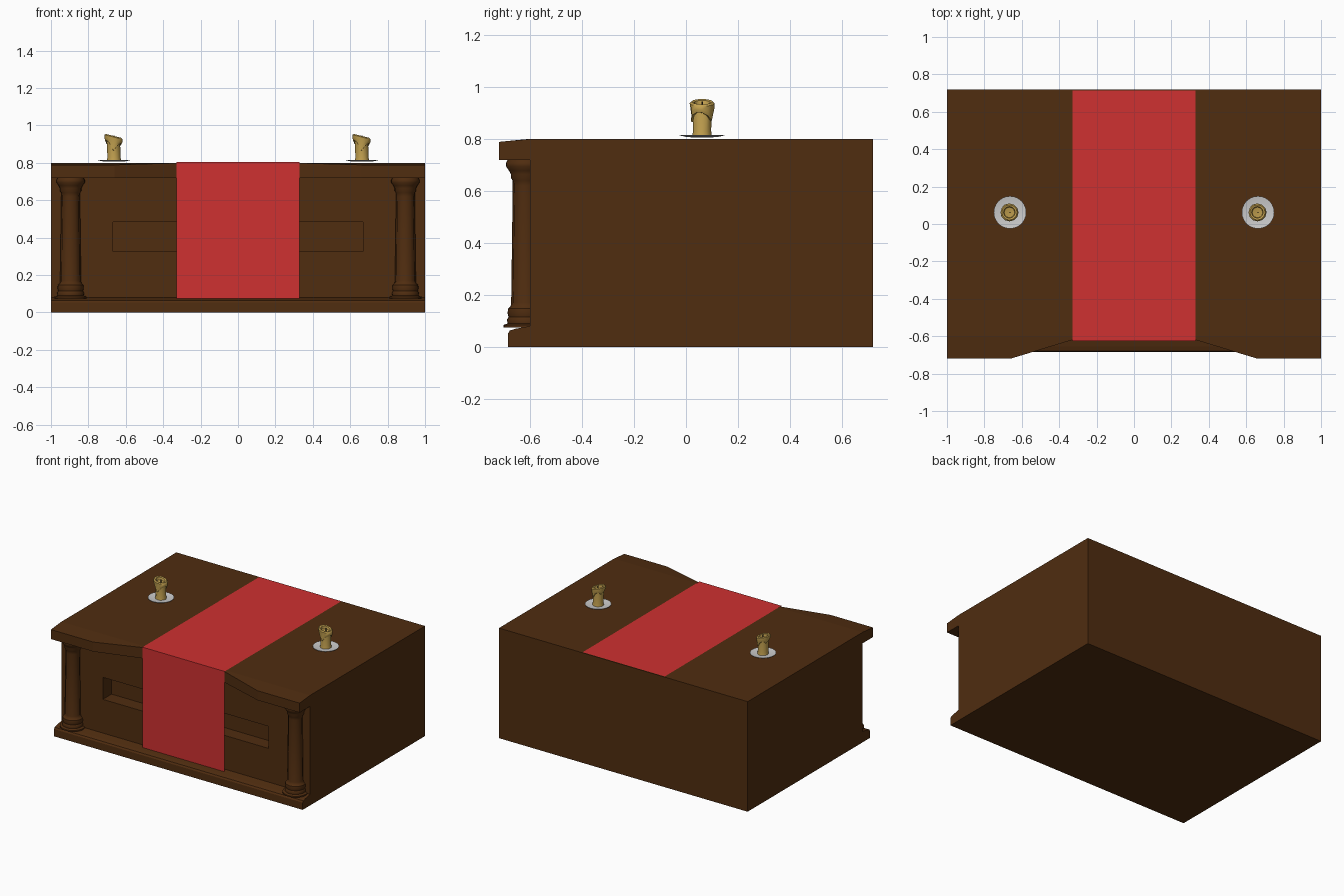
import bpy, bmesh
from math import sin, cos, pi
from mathutils import Vector

if "Cube" in bpy.data.objects:
    bpy.data.objects.remove(bpy.data.objects["Cube"])


def material(name, rgb):
    m = bpy.data.materials.new(name)
    m.diffuse_color = (*rgb, 1)
    m.use_nodes = True
    m.node_tree.nodes["Principled BSDF"].inputs["Base Color"].default_value = m.diffuse_color
    return m


WOOD = material("dark_wood", (0.08, 0.026, 0.005))
RED = material("red_cloth", (0.62, 0.03, 0.03))
WAX = material("wax", (0.55, 0.36, 0.08))
DARK = material("charred_wick", (0.03, 0.02, 0.015))


def finish(name, bm, mat=None, smooth=False):
    bmesh.ops.recalc_face_normals(bm, faces=bm.faces)
    me = bpy.data.meshes.new(name)
    bm.to_mesh(me)
    bm.free()
    ob = bpy.data.objects.new(name, me)
    bpy.context.collection.objects.link(ob)
    if mat:
        me.materials.append(mat)
    if smooth:
        bpy.ops.object.select_all(action='DESELECT')
        ob.select_set(True)
        bpy.context.view_layer.objects.active = ob
        bpy.ops.object.shade_smooth_by_angle(angle=0.7)
    return ob


def prism(name, pts, offset, mat):
    """Extrude a closed outline of 3D points along offset."""
    bm = bmesh.new()
    f = bm.faces.new([bm.verts.new(p) for p in pts])
    ext = bmesh.ops.extrude_face_region(bm, geom=[f], use_keep_orig=True)
    vs = [g for g in ext['geom'] if isinstance(g, bmesh.types.BMVert)]
    bmesh.ops.translate(bm, verts=vs, vec=offset)
    return finish(name, bm, mat)


def lathe(name, profile, segs, loc, mat=None, shape=None):
    """Revolve (radius, height) pairs; shape(ring, seg, point) may bend the result."""
    bm = bmesh.new()
    rings = []
    for i, (r, z) in enumerate(profile):
        ring = []
        for k in range(segs):
            a = 2 * pi * k / segs
            p = Vector((r * cos(a), r * sin(a), z))
            ring.append(bm.verts.new((shape(i, k, p) if shape else p) + Vector(loc)))
        rings.append(ring)
    for a, b in zip(rings, rings[1:]):
        for k in range(segs):
            n = (k + 1) % segs
            bm.faces.new((a[k], a[n], b[n], b[k]))
    bm.faces.new(rings[0])
    bm.faces.new(rings[-1])
    return finish(name, bm, mat, True)


# Body: a block with a sunken panel in the front
bm = bmesh.new()
bmesh.ops.create_cube(bm, size=1)
for v in bm.verts:
    v.co = (v.co.x * 2, 0.06 + v.co.y * 1.32, 0.4 + v.co.z * 0.8)
front = min(bm.faces, key=lambda f: f.calc_center_median().y)
front = bmesh.ops.extrude_discrete_faces(bm, faces=[front])['faces'][0]
for v in front.verts:
    v.co.x *= 0.667
    v.co.z = 0.405 + (0.08 if v.co.z > 0.4 else -0.08)
front = bmesh.ops.extrude_discrete_faces(bm, faces=[front])['faces'][0]
for v in front.verts:
    v.co.y += 0.1
finish("altar_body", bm, WOOD)

# Overhanging top ledge, cut back in the middle, sloping slightly to the front
plan = [(-1, -0.6), (-1, -0.72), (-0.66, -0.72), (-0.33, -0.62),
        (0.33, -0.62), (0.66, -0.72), (1, -0.72), (1, -0.6)]
ledge = prism("top_ledge", [(x, y, 0.72) for x, y in plan], (0, 0, 0.08), WOOD)
for v in ledge.data.vertices:
    if v.co.z > 0.75:
        v.co.z += 0.1 * (min(v.co.y, -0.61) + 0.61)

# Base moulding
foot = [(-0.6, 0), (-0.685, 0), (-0.685, 0.052), (-0.678, 0.063),
        (-0.655, 0.07), (-0.6, 0.08)]
prism("base_moulding", [(-1, y, z) for y, z in foot], (2, 0, 0), WOOD)

# Cloth runner over the top and down the front
bm = bmesh.new()
path = [(0.715, 0.802), (-0.625, 0.804), (-0.626, 0.075)]
rows = [[bm.verts.new((x, y, z)) for x in (-0.33, 0.33)] for y, z in path]
for a, b in zip(rows, rows[1:]):
    bm.faces.new((a[0], a[1], b[1], b[0]))
finish("cloth_runner", bm, RED)

# Columns with fluted shafts
COLUMN = [(0.086, 0.075), (0.086, 0.084), (0.07, 0.09), (0.072, 0.105), (0.066, 0.115),
          (0.07, 0.13), (0.068, 0.147), (0.058, 0.156), (0.056, 0.17), (0.05, 0.62),
          (0.05, 0.64), (0.057, 0.65), (0.057, 0.664), (0.064, 0.678),
          (0.076, 0.695), (0.076, 0.708), (0.068, 0.722)]


def flute(ring, seg, p):
    if 8 <= ring <= 9 and seg % 2:
        p.x, p.y = p.x * 0.92, p.y * 0.92
    return p


# Candles with a slanted rim and wax drips
CANDLE = [(0.038, 0), (0.035, 0.02), (0.036, 0.1), (0.043, 0.102), (0.049, 0.115),
          (0.048, 0.128), (0.041, 0.134), (0.031, 0.131), (0.028, 0.112), (0.01, 0.11)]
DRIPS = [0.0, 0.012, 0.035, 0.01, 0.0, 0.02, 0.008, 0.0, 0.012, 0.045, 0.015, 0.0]


def drip(ring, seg, p):
    if ring in (2, 3):
        p.z -= DRIPS[seg]
    if ring == 4:
        p.z -= DRIPS[seg] * 0.85
        p.xy = p.xy * (1 - DRIPS[seg] * 4)
    if ring >= 2:
        p.z -= 0.25 * p.x
        p.x -= 0.003
    return p


for side, s in (("left", -1), ("right", 1)):
    lathe(f"{side}_column", COLUMN, 24, (s * 0.895, -0.617, 0), WOOD, flute)
    at = (s * 0.663, 0.062, 0.81)
    lathe(f"{side}_candle_saucer", [(0.03, -0.004), (0.06, -0.002), (0.087, 0.004),
                                    (0.087, 0.006), (0.06, 0.001), (0.03, 0)], 24, at)
    lathe(f"{side}_candle", CANDLE, 12, at, WAX, drip)
    lathe(f"{side}_wick", [(0.003, 0.1), (0.003, 0.135)], 6, at, DARK)
